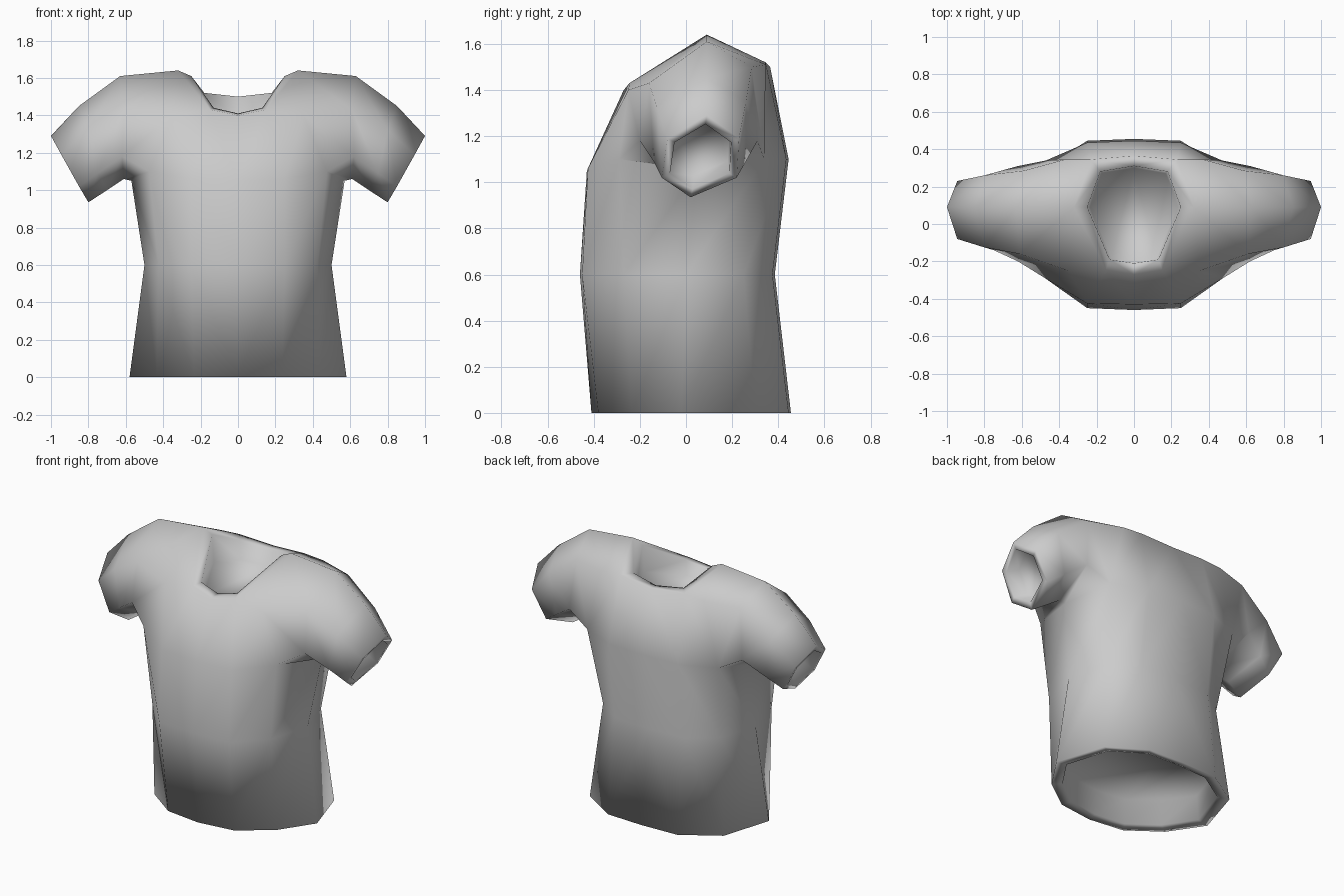
import bpy, bmesh
from mathutils import Vector

if "Cube" in bpy.data.objects:
    bpy.data.objects.remove(bpy.data.objects["Cube"])

bm = bmesh.new()


def row(pts):
    return [bm.verts.new(p) for p in pts]


def bridge(a, b, closed=False):
    n = len(a)
    for i in range(n if closed else n - 1):
        j = (i + 1) % n
        bm.faces.new((a[i], a[j], b[j], b[i]))


def shrink(ring, centre, factor, move):
    """Copy of a ring, scaled about a centre and moved."""
    c, m = Vector(centre), Vector(move)
    return row([c + (v.co - c) * factor + m for v in ring])


# Torso: half rings from front centre round the side to back centre
hem = row([(0, -.41, 0), (.235, -.38, 0), (.435, -.235, 0), (.58, -.02, 0),
           (.48, .30, 0), (.25, .445, 0), (0, .455, 0)])
waist = row([(0, -.46, .6), (.25, -.45, .6), (.425, -.27, .6), (.50, .0, .6),
             (.42, .25, .6), (.25, .375, .6), (0, .385, .6)])
chest = row([(0, -.43, 1.05), (.25, -.425, 1.06), (.475, -.29, 1.1), (.57, .05, 1.05),
             (.47, .34, 1.1), (.25, .435, 1.1), (0, .445, 1.1)])
bridge(hem, waist)
bridge(waist, chest)

# Hem opening: rim, inner wall and closed end
hem_in = shrink(hem, (0, .02, 0), .87, (0, 0, .01))
hem_end = shrink(hem, (0, .02, 0), .85, (0, 0, .17))
bridge(hem, hem_in)
bridge(hem_in, hem_end)
bm.faces.new(hem_end)

# Collar: outer edge, inner lip and closed end
collar = row([(0, -.27, 1.40), (.15, -.245, 1.43), (.32, .09, 1.64),
              (.23, .345, 1.52), (0, .365, 1.5)])
lip = row([(0, -.21, 1.41), (.13, -.19, 1.44), (.25, .09, 1.61),
           (.18, .28, 1.52), (0, .31, 1.5)])
neck_end = row([(0, -.20, 1.33), (.12, -.18, 1.345), (.235, .09, 1.44),
                (.17, .27, 1.40), (0, .30, 1.39)])
bridge(collar, lip)
bridge(lip, neck_end)
bm.faces.new(neck_end)

# Yoke: panels joining chest, collar and sleeve
yoke_f, yoke_b = row([(.35, -.25, 1.40), (.37, .345, 1.51)])
bm.faces.new((chest[0], chest[1], collar[1], collar[0]))
bm.faces.new((chest[1], chest[2], yoke_f, collar[1]))
bm.faces.new((collar[1], yoke_f, collar[2]))
bm.faces.new((chest[5], chest[6], collar[4], collar[3]))
bm.faces.new((chest[4], chest[5], collar[3], yoke_b))
bm.faces.new((collar[3], collar[2], yoke_b))

# Sleeve: six-sided rings from shoulder to cuff, then back inside
armhole = [collar[2], yoke_f, chest[2], chest[3], chest[4], yoke_b]
root = row([(.63, .09, 1.61), (.61, -.16, 1.43), (.62, -.20, 1.18),
            (.61, .04, 1.06), (.62, .31, 1.18), (.59, .285, 1.50)])
mid = row([(.85, .09, 1.45), (.80, -.125, 1.32), (.75, -.14, 1.09),
           (.70, .03, 1.0), (.75, .26, 1.09), (.80, .26, 1.35)])
cuff = row([(1.0, .09, 1.29), (.945, -.08, 1.19), (.85, -.105, 1.02),
            (.80, .02, .935), (.85, .22, 1.02), (.945, .23, 1.19)])
cuff_in = shrink(cuff, (.9, .065, 1.11), .79, (0, 0, 0))
cuff_end = shrink(cuff, (.9, .065, 1.11), .75, (-.09, 0, .05))
rings = (armhole, root, mid, cuff, cuff_in, cuff_end)
for a, b in zip(rings, rings[1:]):
    bridge(a, b, True)
bm.faces.new(cuff_end)

bmesh.ops.recalc_face_normals(bm, faces=bm.faces)
# The shirt front must face -y
front = min(bm.faces, key=lambda f: f.calc_center_median().y)
if front.normal.y > 0:
    bmesh.ops.reverse_faces(bm, faces=bm.faces)
for f in bm.faces:
    f.smooth = True

mesh = bpy.data.meshes.new("shirt")
bm.to_mesh(mesh)
bm.free()
shirt = bpy.data.objects.new("shirt", mesh)
bpy.context.collection.objects.link(shirt)

# Mirror to the other half
mirror = shirt.modifiers.new("mirror", 'MIRROR')
mirror.use_clip = True
